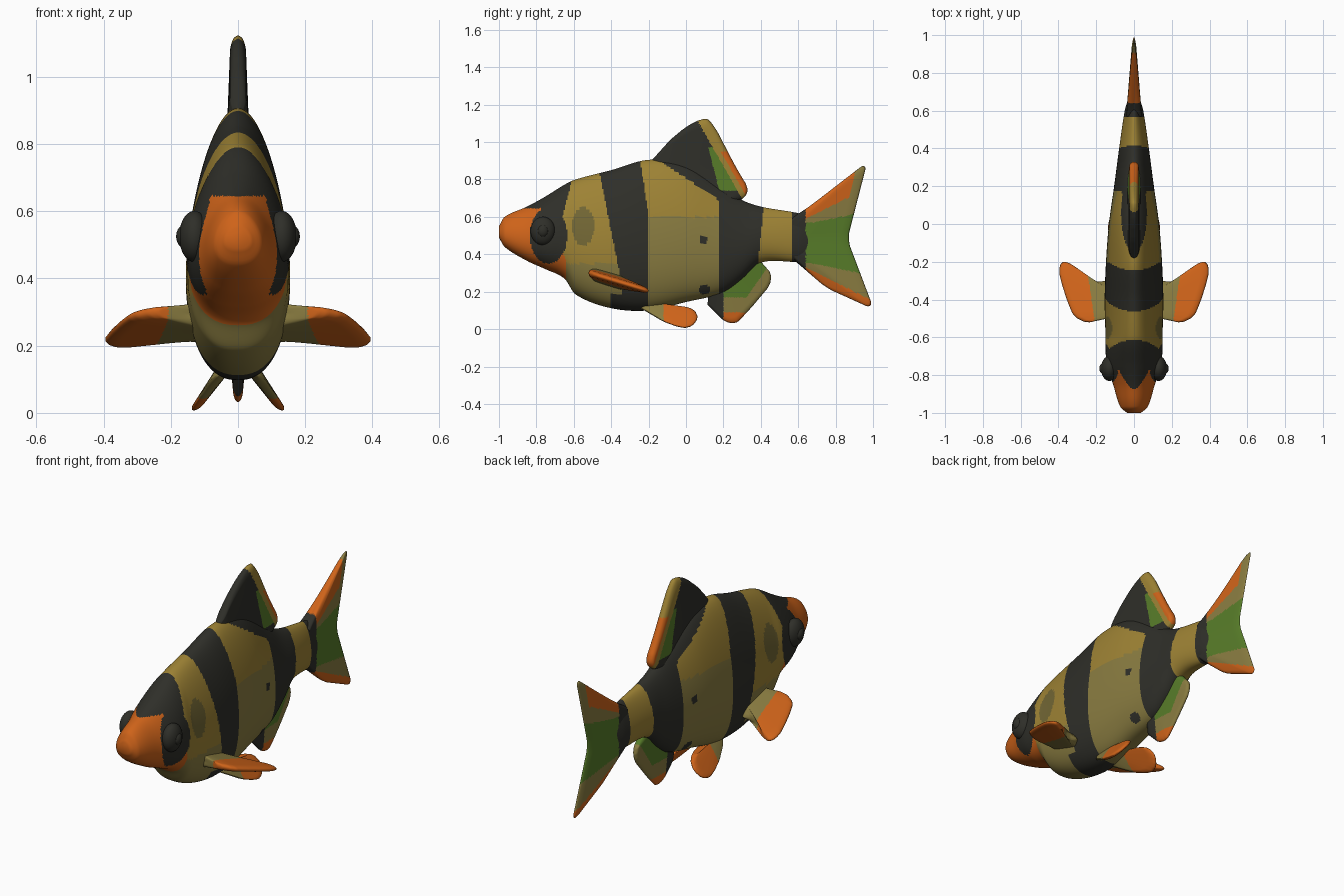
import bpy, bmesh, math

if "Cube" in bpy.data.objects:
    bpy.data.objects.remove(bpy.data.objects["Cube"])

# ---------- flat colours ----------
COLOURS = {
    "stripe_black": (0.028, 0.028, 0.022),
    "fin_orange": (0.62, 0.125, 0.010),
    "scale_gold": (0.34, 0.225, 0.035),
    "scale_tan": (0.25, 0.20, 0.052),
    "fin_green": (0.095, 0.20, 0.022),
    "gill_olive": (0.17, 0.135, 0.035),
}
MATS = []
for n, c in COLOURS.items():
    m = bpy.data.materials.new(n)
    m.diffuse_color = (*c, 1)
    m.use_nodes = True
    m.node_tree.nodes["Principled BSDF"].inputs["Base Color"].default_value = m.diffuse_color
    MATS.append(m)
BLACK, ORANGE, GOLD, TAN, GREEN, OLIVE = range(6)


def finish(name, bm, rule):
    """Weld, colour each face by its centre, and link the object."""
    bmesh.ops.remove_doubles(bm, verts=bm.verts, dist=1e-5)
    bmesh.ops.recalc_face_normals(bm, faces=bm.faces)
    for f in bm.faces:
        f.material_index = rule(f.calc_center_median())
        f.smooth = True
    me = bpy.data.meshes.new(name)
    bm.to_mesh(me)
    bm.free()
    for m in MATS:
        me.materials.append(m)
    bpy.context.collection.objects.link(bpy.data.objects.new(name, me))


def spline(keys, y, k):
    """Smooth interpolation of column k of a key table over column 0."""
    n = len(keys)
    i = max(j for j in range(n - 1) if keys[j][0] <= y or j == 0)

    def slope(j):
        a, b = keys[max(j - 1, 0)], keys[min(j + 1, n - 1)]
        return (b[k] - a[k]) / (b[0] - a[0])
    p, q = keys[i], keys[i + 1]
    h = q[0] - p[0]
    t = (y - p[0]) / h
    e = t * t * (3 - 2 * t)
    return (p[k] * (1 - e) + q[k] * e
            + t * (1 - t) * h * ((1 - t) * slope(i) - t * slope(i + 1)))


def oval(c, y, z, ry, rz):
    return ((c.y - y) / ry) ** 2 + ((c.z - z) / rz) ** 2 < 1


# ---------- body: y, top, bottom, half width ----------
PROFILE = [
    (-1, .55, .49, .035), (-.97, .60, .44, .07), (-.85, .655, .365, .108),
    (-.75, .71, .32, .14), (-.65, .772, .27, .148), (-.59, .80, .185, .148),
    (-.4, .85, .112, .152), (-.2, .905, .10, .145), (0, .88, .145, .13),
    (.2, .755, .195, .103), (.3, .69, .265, .09), (.4, .655, .355, .077),
    (.6, .62, .36, .048), (.66, .60, .37, .03),
]


def body_colour(c):
    y, z = c.y, c.z
    # eye patch, forehead, snout
    if oval(c, -.735, .5, .1, .15):
        return BLACK
    if z > (.645 if y < -.75 else .55) and y < -.63 + .25 * (z - .72):
        return BLACK
    if y < -.64 - .25 * max(0, z - .35):
        return ORANGE
    # shoulder stripe with its belly patch
    if -.345 - .2 * max(0, z - .25) < y < -.2 - .15 * max(0, z - .6):
        return BLACK
    if z < .19 and -.4 < y < -.2:
        return BLACK
    # rear stripe, tail root, side spots
    if .175 - 1.5 * max(0, z - .69) < y < .385 + .1 * max(0, z - .36) or y > .57:
        return BLACK
    if oval(c, .095, .48, .022, .025) or oval(c, .1, .21, .03, .025):
        return BLACK
    # gill shade, golden back, tan flank
    if oval(c, -.55, .55, .06, .1):
        return OLIVE
    if y > .38 or (z > .6 and y < .2) or (z > .35 and y < -.36):
        return GOLD
    return TAN


def make_body(rings=250, segs=104):
    bm = bmesh.new()
    prev = None
    for i in range(rings + 1):
        y = -1 + 1.66 * i / rings
        top, bot, w = (spline(PROFILE, y, k) for k in (1, 2, 3))
        ring = []
        for j in range(segs):
            a = 2 * math.pi * j / segs
            s, c = math.sin(a), math.cos(a)
            wide = math.copysign(abs(c) ** (.85 if s < 0 else 1), c)
            ring.append(bm.verts.new((w * wide * (1 - .2 * s), y,
                                      (top + bot) / 2 + (top - bot) / 2 * s)))
        if prev:
            for j in range(segs):
                k = (j + 1) % segs
                bm.faces.new((prev[j], prev[k], ring[k], ring[j]))
        else:
            bm.faces.new(ring)
        prev = ring
    bm.faces.new(prev)
    finish("body", bm, body_colour)


make_body()


# ---------- fins: thin sheet between a root line and a rounded outer margin ----------
def mix(a, b, t):
    return tuple(p + (q - p) * t for p, q in zip(a, b))


def rounded(pts, r):
    """Cut each inner corner back by up to r."""
    out = [pts[0]]
    for a, b, c in zip(pts, pts[1:], pts[2:]):
        for o in (a, c):
            out.append(mix(b, o, min(.3, r / math.dist(b, o))))
    return out + [pts[-1]]


def along(pts, s):
    """Point at fraction s of a polyline's length."""
    lens = [math.dist(a, b) for a, b in zip(pts, pts[1:])]
    d = s * sum(lens)
    for a, b, l in zip(pts, pts[1:], lens):
        if d <= l:
            return mix(a, b, d / l)
        d -= l
    return pts[-1]


def make_fin(name, root, outer, t0, t1, place, rule, r=.05, ns=100, nt=44):
    outer = rounded(rounded(outer, r), r / 3)
    bm = bmesh.new()
    for side in (1, -1):
        grid = []
        for i in range(ns + 1):
            s = i / ns
            a, b = along(root, s), along(outer, s)
            row = []
            for j in range(nt + 1):
                t = j / nt
                edge = min(1, min(s, 1 - s) / .1) * min(1, (1 - t) / .15)
                d = side * (t0 + (t1 - t0) * t) * math.sqrt(max(0, edge * (2 - edge)))
                row.append(bm.verts.new(place(*mix(a, b, t), d)))
            grid.append(row)
        for p, q in zip(grid, grid[1:]):
            for j in range(nt):
                bm.faces.new((p[j], q[j], q[j + 1], p[j + 1]))
    finish(name, bm, rule)


def upright(a, b, d):
    return (d, a, b)


def dorsal_colour(c):
    u = c.y + .57 * (c.z - .74)          # distance towards the trailing edge
    if u > .275 and c.y > .05:
        return ORANGE if u > .305 and c.z < .95 else GOLD
    return GREEN if c.y > .12 + .25 * (.97 - c.z) and .74 < c.z < .97 else BLACK


def tail_colour(c):
    y, v = c.y, c.z - .46
    if y < .64:
        return BLACK
    if abs(v) < .11 + .2 * max(0, y - .68):
        return GREEN
    if abs(v) > .13 + .5 * (y - .64) and (v < 0 or y < .81 + .25 * v):
        return ORANGE
    return TAN


def anal_colour(c):
    if c.y < .2 + .6 * max(0, c.z - .2):
        return BLACK
    if c.z < .09:
        return ORANGE
    return GREEN if c.z > .17 and c.y - .7 * (c.z - .05) < .24 else TAN


make_fin("dorsal_fin", [(-.17, .86), (.15, .74), (.27, .68)],
         [(-.19, .895), (-.05, 1.05), (.09, 1.135), (.14, 1.11), (.28, .84), (.345, .74), (.30, .695)],
         .035, .022, upright, dorsal_colour)
make_fin("tail_fin", [(.57, .60), (.57, .375)],
         [(.64, .64), (.97, .895), (.863, .48), (1.005, .105), (.75, .22), (.64, .315)],
         .042, .008, upright, tail_colour, r=.03, ns=130)
make_fin("anal_fin", [(.12, .19), (.3, .29), (.39, .375)],
         [(.115, .13), (.24, .005), (.32, .08), (.48, .27), (.41, .35)],
         .03, .012, upright, anal_colour)

# ---------- paired fins and bulging eyes ----------
for side, label in ((1, "left"), (-1, "right")):
    make_fin("pectoral_fin_" + label, [(.10, -.50), (.10, -.33)],
             [(.14, -.50), (.30, -.535), (.37, -.37), (.41, -.2), (.33, -.2), (.23, -.31), (.14, -.3)],
             .04, .014, lambda a, b, d: (side * a, b, .30 - .3 * (b + .52) + d),
             lambda c: ORANGE if abs(c.x) > .225 + .15 * (c.y + .4) else TAN)

    make_fin("pelvic_fin_" + label, [(-.25, .15), (-.14, .14)],
             [(-.24, .11), (-.08, .015), (.05, 0), (.07, .118), (-.13, .12)],
             .025, .014, lambda a, b, d: (side * (.05 + (.12 - b) * .72 + d), a, b),
             lambda c: ORANGE if c.y > -.12 else TAN)

    for part, x, size in (("eye", .13, (.045, .066, .076)), ("pupil", .16, (.024, .03, .034))):
        bm = bmesh.new()
        bmesh.ops.create_uvsphere(bm, u_segments=32, v_segments=20, radius=1)
        for v in bm.verts:
            v.co = (side * x + v.co.x * size[0], -.765 + v.co.y * size[1], .525 + v.co.z * size[2])
        finish(part + "_" + label, bm, lambda c: BLACK)
